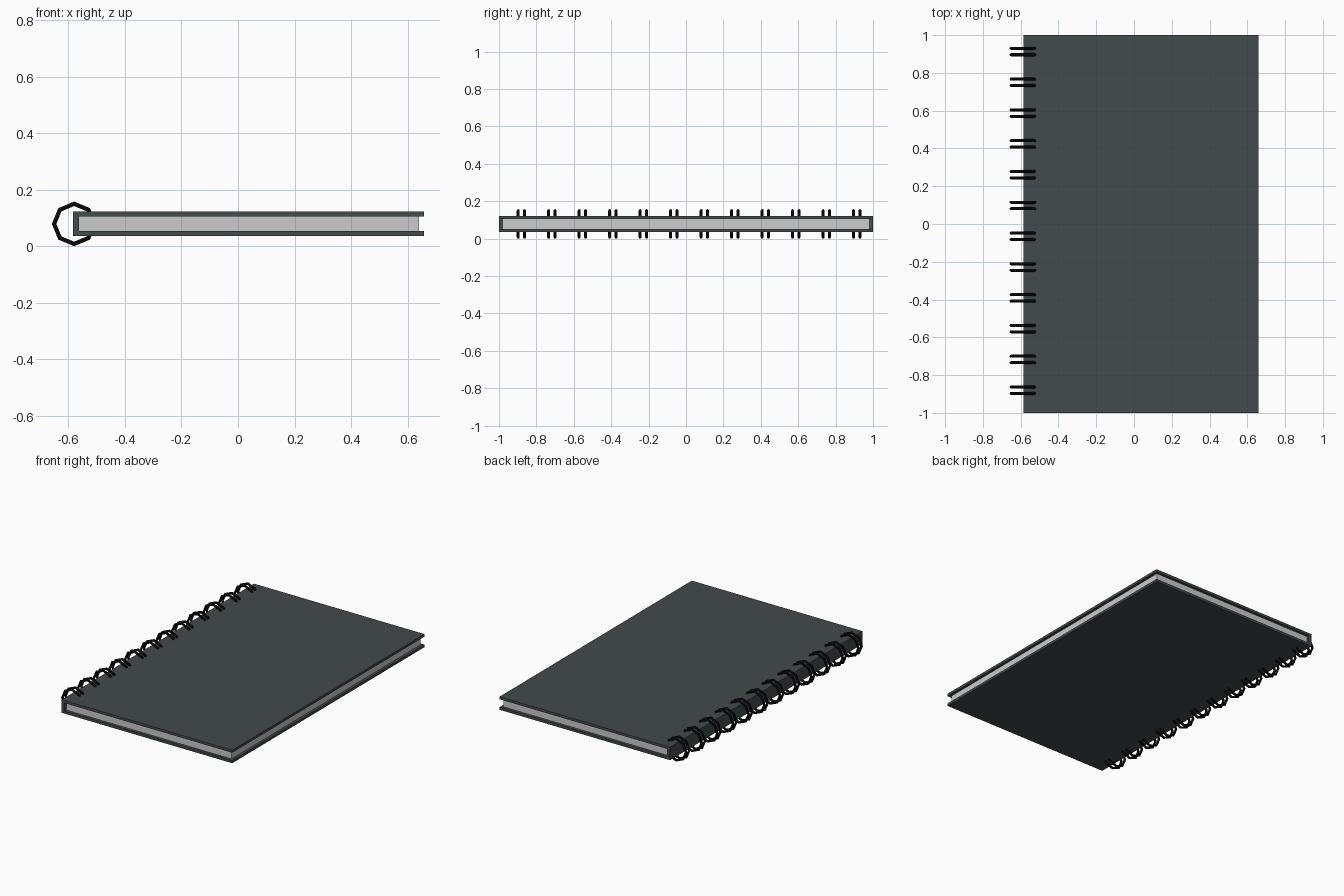
import bpy, bmesh, math
from mathutils import Matrix

if "Cube" in bpy.data.objects:
    bpy.data.objects.remove(bpy.data.objects["Cube"])

ZC = 0.079            # mid height of the book
X0, X1 = -0.584, 0.658
H, T = 0.043, 0.017   # half height and cover thickness


def material(name, col):
    m = bpy.data.materials.new(name)
    m.diffuse_color = (*col, 1)
    m.use_nodes = True
    m.node_tree.nodes["Principled BSDF"].inputs["Base Color"].default_value = m.diffuse_color
    return m


def finish(bm, name, mat=None):
    bmesh.ops.recalc_face_normals(bm, faces=bm.faces)
    me = bpy.data.meshes.new(name)
    bm.to_mesh(me)
    bm.free()
    ob = bpy.data.objects.new(name, me)
    bpy.context.collection.objects.link(ob)
    if mat:
        me.materials.append(mat)
    return ob


cover_mat = material("cover_slate", (0.055, 0.07, 0.075))
wire_mat = material("wire_black", (0.005, 0.005, 0.005))

# cover: U-shaped profile (back, spine, front) extruded along y
bm = bmesh.new()
xi, t, b = X0 + 0.021, ZC + H, ZC - H
profile = [(X0, b), (X1, b), (X1, b + T), (xi, b + T),
           (xi, t - T), (X1, t - T), (X1, t), (X0, t)]
face = bm.faces.new([bm.verts.new((x, -1, z)) for x, z in profile])
ext = bmesh.ops.extrude_face_region(bm, geom=[face])
bmesh.ops.translate(bm, vec=(0, 2, 0),
                    verts=[v for v in ext["geom"] if isinstance(v, bmesh.types.BMVert)])
finish(bm, "cover", cover_mat)

# page block, slightly inset from the cover edges
bm = bmesh.new()
bmesh.ops.create_cube(bm, size=1, matrix=Matrix.Translation(((xi + 0.64) / 2, 0, ZC))
                      @ Matrix.Diagonal((0.64 - xi, 1.964, 2 * (H - T), 1)))
finish(bm, "pages")

# binding rings: octagonal wire loops in pairs along the spine
bpy.ops.mesh.primitive_torus_add(major_segments=8, minor_segments=8,
                                 major_radius=0.071, minor_radius=0.008,
                                 location=(-0.58, -0.897, ZC),
                                 rotation=(math.pi / 2, 0, 0))
rings = bpy.context.object
rings.name = "binding_rings"
rings.data.materials.append(wire_mat)
for name, count, step in (("pair", 2, 0.034), ("row", 12, 0.163)):
    mod = rings.modifiers.new(name, 'ARRAY')
    mod.count = count
    mod.use_relative_offset = False
    mod.use_constant_offset = True
    mod.constant_offset_displace = (0, 0, -step)  # local -z is world +y
